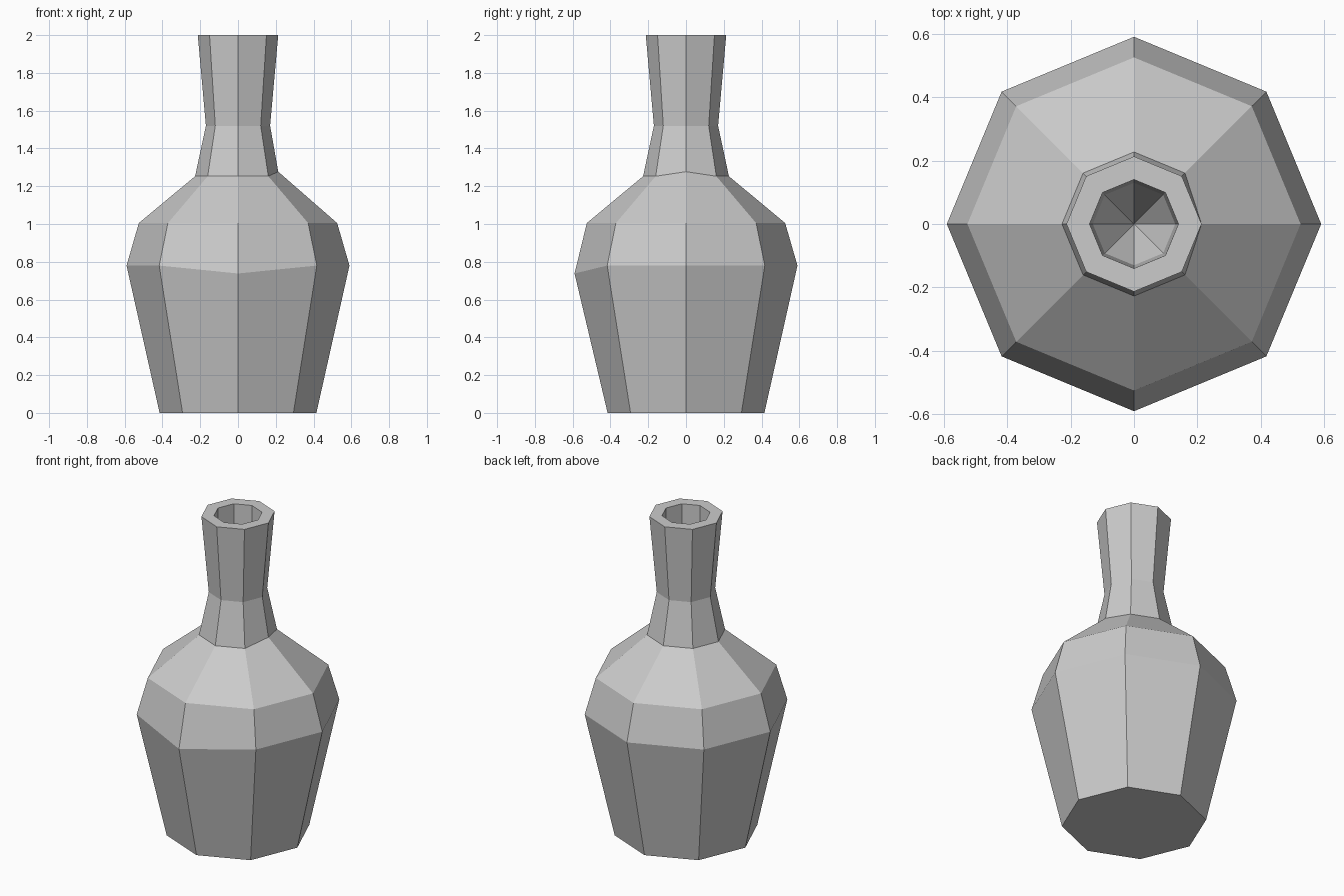
import bpy, bmesh
from math import cos, sin, pi

if "Cube" in bpy.data.objects:
    bpy.data.objects.remove(bpy.data.objects["Cube"])

SIDES = 8
# Outer wall from foot to rim, then inner throat (radius, height)
profile = [(0.415, 0), (0.59, 0.78), (0.525, 1.005), (0.227, 1.253), (0.17, 1.52),
           (0.213, 2.0), (0.14, 2.0), (0.13, 1.52)]

bm = bmesh.new()
rings = [[bm.verts.new((r * cos(2 * pi * i / SIDES), r * sin(2 * pi * i / SIDES), z))
          for i in range(SIDES)] for r, z in profile]

# Hand-shaped irregularities: low front belly corner, raised right shoulder corner
rings[1][6].co.z = 0.738
rings[3][0].co.x, rings[3][0].co.z = 0.213, 1.277

# Walls
for a, b in zip(rings, rings[1:]):
    for i in range(SIDES):
        j = (i + 1) % SIDES
        bm.faces.new((a[i], a[j], b[j], b[i]))

# Flat base and pointed end of the throat
bm.faces.new(rings[0][::-1])
tip = bm.verts.new((0, 0, 1.26))
for i in range(SIDES):
    bm.faces.new((rings[-1][i], rings[-1][(i + 1) % SIDES], tip))

bmesh.ops.recalc_face_normals(bm, faces=bm.faces)
mesh = bpy.data.meshes.new("bottle")
bm.to_mesh(mesh)
bm.free()
bpy.context.collection.objects.link(bpy.data.objects.new("bottle", mesh))
